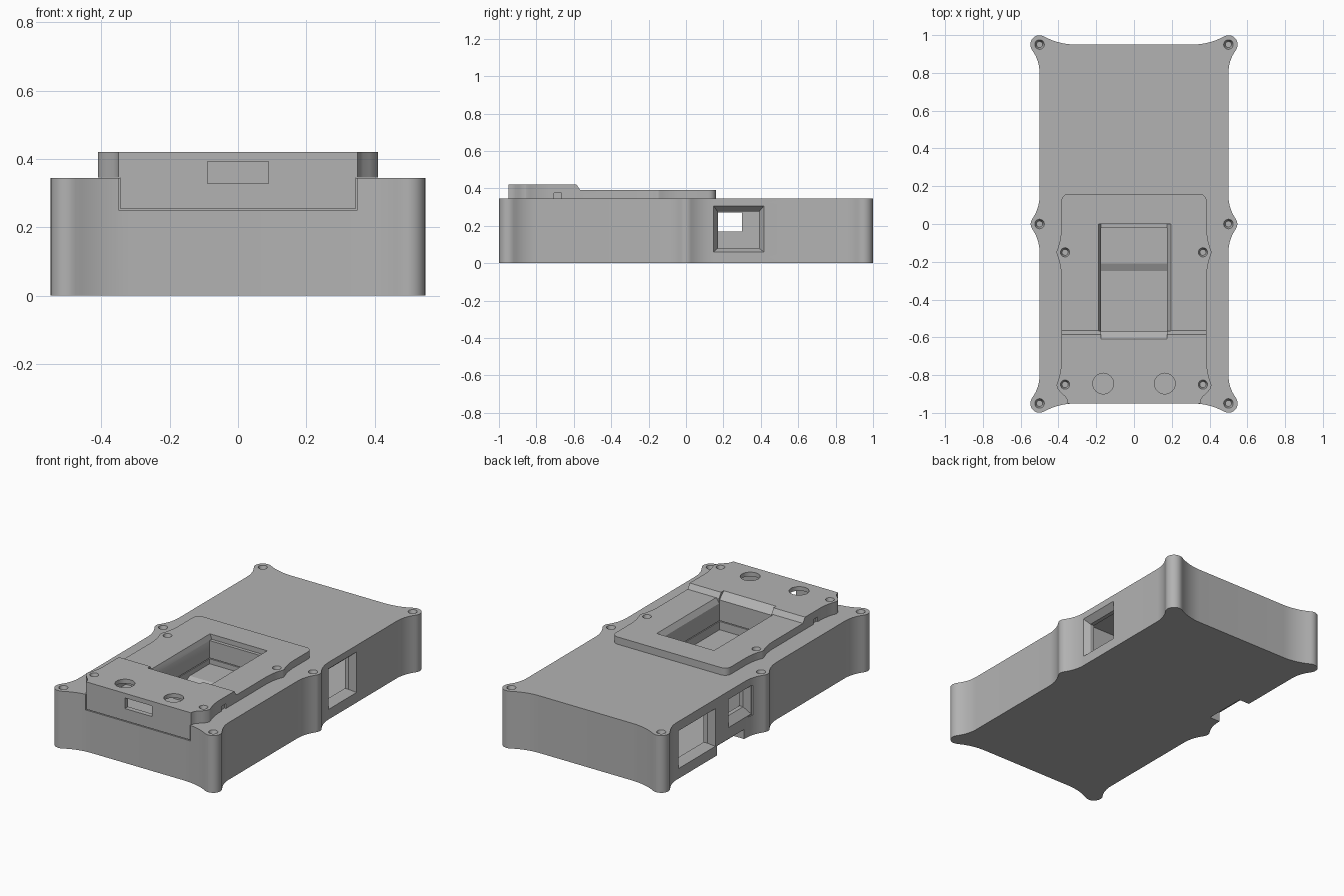
import bpy, bmesh, math
from mathutils import Vector

if "Cube" in bpy.data.objects:
    bpy.data.objects.remove(bpy.data.objects["Cube"])

grey = bpy.data.materials.new("plain grey")
grey.use_nodes = True
COLOUR = (0.45, 0.45, 0.45, 1)
grey.diffuse_color = COLOUR
grey.node_tree.nodes["Principled BSDF"].inputs["Base Color"].default_value = COLOUR


def finish(name, bm):
    bmesh.ops.recalc_face_normals(bm, faces=bm.faces)
    mesh = bpy.data.meshes.new(name)
    bm.to_mesh(mesh)
    bm.free()
    mesh.materials.append(grey)
    obj = bpy.data.objects.new(name, mesh)
    bpy.context.collection.objects.link(obj)
    return obj


def prism(name, points, lo, hi, axis="z"):
    """Extrude a flat profile along an axis; the profile uses the other two."""
    place = {"x": lambda a, b, t: (t, a, b), "y": lambda a, b, t: (a, t, b),
             "z": lambda a, b, t: (a, b, t)}[axis]
    bm = bmesh.new()
    rings = [[bm.verts.new(place(a, b, t)) for a, b in points] for t in (lo, hi)]
    for ring in rings:
        bm.faces.new(ring)
    for i in range(len(points)):
        j = (i + 1) % len(points)
        bm.faces.new((rings[0][i], rings[0][j], rings[1][j], rings[1][i]))
    return finish(name, bm)


def box(name, x, y, z):
    return prism(name, [(x[0], y[0]), (x[1], y[0]), (x[1], y[1]), (x[0], y[1])], *z)


def cone(name, x, y, r_low, r_high, z_low, z_high):
    bm = bmesh.new()
    bmesh.ops.create_cone(bm, cap_ends=True, segments=24, radius1=r_low,
                          radius2=r_high, depth=z_high - z_low)
    bmesh.ops.translate(bm, verts=bm.verts, vec=(x, y, (z_low + z_high) / 2))
    return finish(name, bm)


def funnel(name, side, outer, inner):
    """Window cutter: a rim tapering from outer (y0, y1, z0, z1) to inner."""
    bm = bmesh.new()
    for depth, (y0, y1, z0, z1) in ((0.505, outer), (0.465, inner)):
        for y in (y0, y1):
            for z in (z0, z1):
                bm.verts.new((side * depth, y, z))
    bmesh.ops.convex_hull(bm, input=bm.verts)
    return finish(name, bm)


def boolean(target, tools, operation="DIFFERENCE"):
    for tool in tools:
        tool.hide_render = True
        mod = target.modifiers.new("cut", "BOOLEAN")
        mod.operation, mod.object, mod.solver = operation, tool, "EXACT"
        bpy.context.view_layer.objects.active = target
        bpy.ops.object.modifier_apply(modifier=mod.name)
        if operation == "UNION":
            bpy.data.objects.remove(tool)


def flare(c, r, along, out, d):
    """Concave arc leaving a round ear and joining the straight edge."""
    R = (d * d - r * r) / (2 * r)
    a0 = math.atan2(-R, -d)
    pts = []
    for i in range(9):
        t = a0 + (-math.pi / 2 - a0) * i / 8
        pts.append(Vector(c) + Vector(along) * (d + R * math.cos(t))
                   + Vector(out) * (R + R * math.sin(t)))
    return pts


def ear(c, r, first, second):
    a, b = flare(c, r, *first), flare(c, r, *second)
    t0 = math.atan2(a[0].y - c[1], a[0].x - c[0])
    t1 = math.atan2(b[0].y - c[1], b[0].x - c[0])
    if t1 < t0:
        t1 += 2 * math.pi
    arc = [Vector((c[0] + r * math.cos(t0 + (t1 - t0) * i / 10),
                   c[1] + r * math.sin(t0 + (t1 - t0) * i / 10))) for i in range(1, 10)]
    return a[::-1] + arc + b


def mirrored(half):
    return [tuple(p) for p in half] + [(-p[0], p[1]) for p in reversed(half)]


RIGHT, LEFT, BACK, FRONT = (1, 0), (-1, 0), (0, 1), (0, -1)

# Main case outline with six screw ears
half = ear((0.5, -0.95), 0.049, (LEFT, FRONT, 0.19), (BACK, RIGHT, 0.15))
half += ear((0.5, 0), 0.047, (FRONT, RIGHT, 0.15), (BACK, RIGHT, 0.15))
half += ear((0.5, 0.95), 0.049, (FRONT, RIGHT, 0.15), (LEFT, BACK, 0.19))
case = prism("case", mirrored(half), 0, 0.345)

# Cover outline with four smaller ears and a rounded back
half = [(0.35, -0.95), (0.354, -0.93), (0.366, -0.912), (0.385, -0.895), (0.403, -0.875)]
half += [(0.41, -0.855)] + flare((0.385, -0.855), 0.025, BACK, RIGHT, 0.13)
half += ear((0.385, -0.15), 0.025, (FRONT, RIGHT, 0.13), (BACK, RIGHT, 0.13))
half += [(0.345 + 0.04 * math.cos(i * math.pi / 12), 0.12 + 0.04 * math.sin(i * math.pi / 12))
         for i in range(7)]
cover = prism("cover", mirrored(half), 0.346, 0.42)
boolean(cover, [box("cover_tray", (-0.346, 0.346), (-0.95, 0.1), (0.255, 0.37))], "UNION")

# Display well shared by cover and case
well = prism("well_cutter", [(-0.57, 0.2), (-0.25, 0.2), (-0.21, 0.22), (-0.02, 0.22),
                             (-0.02, 0.36), (0, 0.39), (0, 0.5), (-0.61, 0.5),
                             (-0.61, 0.42), (-0.57, 0.38)], -0.175, 0.175, "x")

# Case: cover recess, hollow rear, side windows, base notch, screw holes
FAR = 0.6
cuts = [box("recess_cutter", (-0.35, 0.35), (-1.1, 0.101), (0.25, 0.5)), well,
        box("cavity_cutter", (-0.44, 0.44), (0.11, 0.89), (0.056, 0.31)),
        box("notch_cutter", (-FAR, -0.43), (0.16, 0.42), (-0.1, 0.058))]
windows = (("side_window", 1, (0.145, 0.42, 0.058, 0.31), (0.17, 0.39, 0.08, 0.275)),
           ("large_port", -1, (0.43, 0.79, 0.058, 0.29), (0.46, 0.77, 0.08, 0.275)),
           ("small_port", -1, (0.09, 0.31, 0.12, 0.3), (0.12, 0.3, 0.17, 0.27)))
for name, side, outer, inner in windows:
    cuts.append(funnel(name + "_rim_cutter", side, outer, inner))
    for part, (y0, y1, z0, z1), near, far in (("mouth", outer, 0.5, FAR),
                                              ("throat", inner, 0.42, 0.47)):
        cuts.append(box(name + part + "_cutter", sorted((side * near, side * far)),
                        (y0, y1), (z0, z1)))
for x in (-0.5, 0.5):
    for y in (-0.95, 0, 0.95):
        cuts.append(cone("screw_cutter", x, y, 0.016, 0.026, 0.315, 0.347))
boolean(case, cuts)

# Cover: stepped top, well with bevelled rim, front slot, button and screw holes
cover_cuts = [
    prism("step_cutter", [(-0.585, 0.42), (-0.565, 0.39), (0.3, 0.39), (0.3, 0.5),
                          (-0.585, 0.5)], -FAR, FAR, "x"),
    prism("rim_cutter", [(-0.175, 0.36), (0.175, 0.36), (0.195, 0.39), (0.195, 0.41),
                         (-0.195, 0.41)], -0.566, 0, "y"),
    well,
    box("chamber_cutter", (-0.3, 0.3), (-0.92, -0.64), (0.3, 0.395)),
    box("slot_cutter", (-0.09, 0.09), (-1.1, -0.9), (0.328, 0.392))]
for x in (-1, 1):
    cover_cuts.append(cone("button_cutter", x * 0.163, -0.845, 0.055, 0.055, 0.35, 0.45))
    cover_cuts.append(box("side_slot_cutter", sorted((x * 0.375, x * FAR)),
                          (-0.705, -0.665), (0.34, 0.375)))
    for y, top in ((-0.15, 0.39), (-0.85, 0.42)):
        cover_cuts.append(cone("cover_screw_cutter", x * 0.365, y, 0.016, 0.025,
                               top - 0.03, top + 0.002))
boolean(cover, cover_cuts)

# Clear the cutters and smooth the curved walls
for tool in set(cuts + cover_cuts):
    bpy.data.objects.remove(tool)
for obj in (case, cover):
    bpy.ops.object.select_all(action="DESELECT")
    obj.select_set(True)
    bpy.context.view_layer.objects.active = obj
    bpy.ops.object.shade_smooth_by_angle(angle=math.radians(25))
